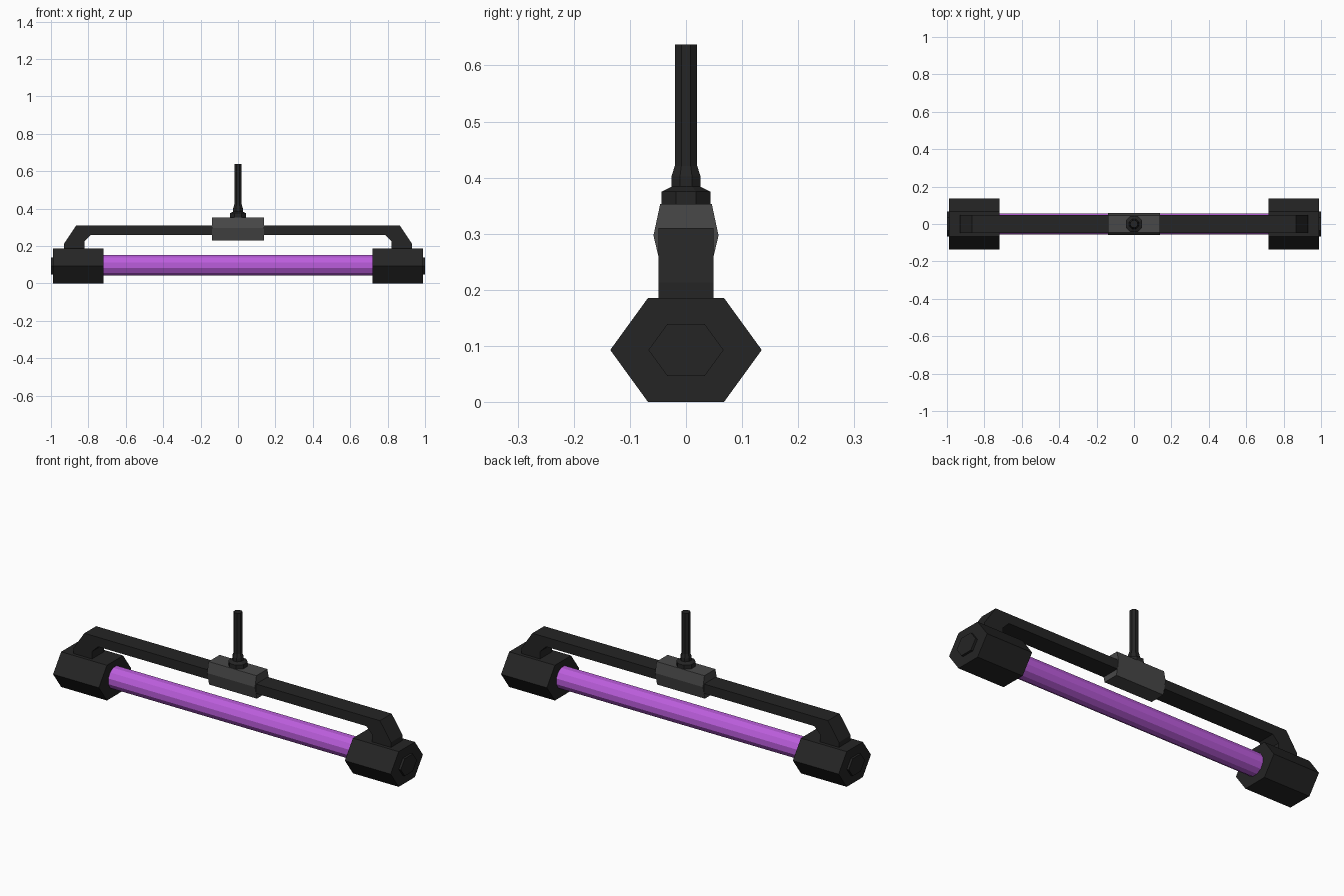
import bpy, bmesh, math

if "Cube" in bpy.data.objects:
    bpy.data.objects.remove(bpy.data.objects["Cube"])


def material(name, rgb):
    m = bpy.data.materials.new(name)
    m.diffuse_color = (*rgb, 1)
    m.use_nodes = True
    m.node_tree.nodes["Principled BSDF"].inputs["Base Color"].default_value = m.diffuse_color
    return m


BLACK = material("matte black", (0.018, 0.018, 0.018))
GREY = material("dark grey", (0.065, 0.065, 0.065))
PURPLE = material("glowing purple", (0.50, 0.11, 0.72))


def finish(name, bm, mat):
    bmesh.ops.recalc_face_normals(bm, faces=bm.faces)
    me = bpy.data.meshes.new(name)
    bm.to_mesh(me)
    bm.free()
    me.materials.append(mat)
    ob = bpy.data.objects.new(name, me)
    bpy.context.collection.objects.link(ob)
    return ob


def loft(name, rings, mat):
    """Join closed rings of points and cap both ends."""
    bm = bmesh.new()
    vs = [[bm.verts.new(p) for p in r] for r in rings]
    n = len(vs[0])
    for a, b in zip(vs, vs[1:]):
        for i in range(n):
            j = (i + 1) % n
            bm.faces.new((a[i], a[j], b[j], b[i]))
    bm.faces.new(vs[0])
    bm.faces.new(vs[-1])
    return finish(name, bm, mat)


def prism_x(name, profile, x0, x1, mat):
    return loft(name, [[(x, y, z) for y, z in profile] for x in (x0, x1)], mat)


def hexagon(half_w, half_h, zc):
    return [(half_w, zc), (half_w / 2, zc + half_h), (-half_w / 2, zc + half_h),
            (-half_w, zc), (-half_w / 2, zc - half_h), (half_w / 2, zc - half_h)]


# Hexagonal end caps with small raised end plates
for side, s in (("left", -1), ("right", 1)):
    prism_x(side + "_end_cap", hexagon(0.135, 0.093, 0.093), s * 0.72, s * 0.988, BLACK)
    prism_x(side + "_end_plate", hexagon(0.067, 0.046, 0.093), s * 0.98, s * 1.0, BLACK)

# Light tube
tube = [(0.058 * math.cos(math.radians(15 + 30 * i)),
         0.097 + 0.058 * math.sin(math.radians(15 + 30 * i))) for i in range(12)]
prism_x("light_tube", tube, -0.74, 0.74, PURPLE)

# Bracket: bent bar with two legs, drawn in half and mirrored
outer = [(0.93, 0.18), (0.93, 0.213), (0.865, 0.31)]
inner = [(0.785, 0.26), (0.82, 0.225), (0.82, 0.18)]
half = inner + outer
outline = half + [(-x, z) for x, z in reversed(half)]
loft("bracket", [[(x, y, z) for x, z in outline] for y in (-0.049, 0.049)], BLACK)

# Central clamp around the bar
clamp = [(0.058, 0.297), (0.046, 0.353), (-0.046, 0.353),
         (-0.058, 0.297), (-0.042, 0.23), (0.042, 0.23)]
prism_x("clamp", clamp, -0.14, 0.14, GREY)


# Turned nut, collar and rod
def lathe(name, profile, sides, mat):
    rings = []
    for r, z in profile:
        R = r / math.cos(math.pi / sides)
        rings.append([(R * math.cos(2 * math.pi * (i + 0.5) / sides),
                       R * math.sin(2 * math.pi * (i + 0.5) / sides), z)
                      for i in range(sides)])
    return loft(name, rings, mat)


lathe("nut", [(0.044, 0.345), (0.044, 0.375), (0.026, 0.384)], 8, BLACK)
lathe("rod", [(0.026, 0.38), (0.026, 0.402), (0.020, 0.421), (0.020, 0.637)], 8, BLACK)
